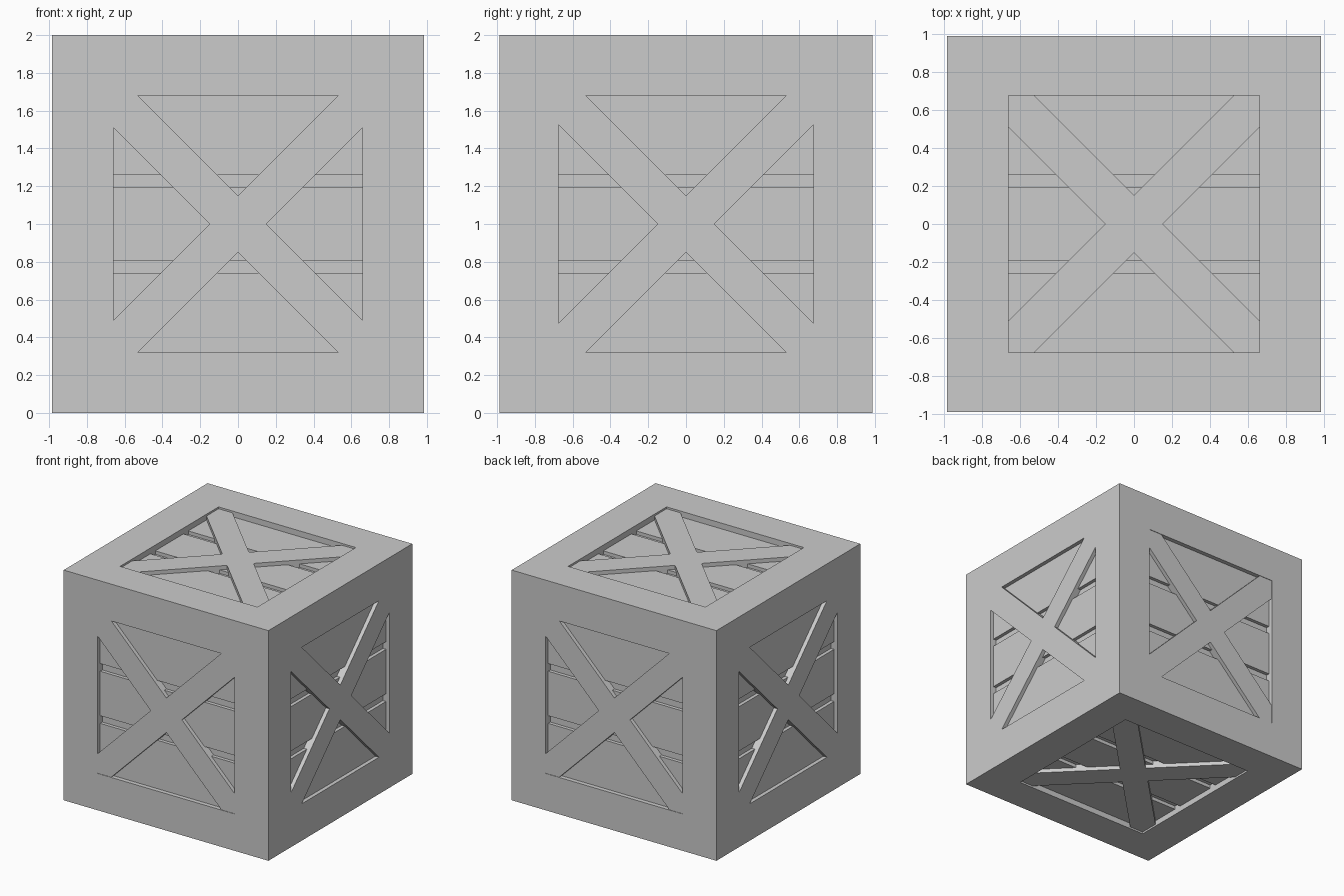
import bpy, bmesh
from mathutils import Vector

if "Cube" in bpy.data.objects:
    bpy.data.objects.remove(bpy.data.objects["Cube"])

HALF = (0.984, 0.988, 1.0)      # outer half sizes
OPEN = (0.66, 0.676, 0.68)      # half sizes of the face openings
FLOOR, PLANK, BRACE = 0.92, 0.95, 0.984   # distances of the layers from the centre
W = 0.15                        # half width of the braces along the axes
CENTRE = Vector((0, 0, 1))


def finish(bm, name):
    bmesh.ops.recalc_face_normals(bm, faces=bm.faces)
    mesh = bpy.data.meshes.new(name)
    bm.to_mesh(mesh)
    bm.free()
    obj = bpy.data.objects.new(name, mesh)
    obj.location = CENTRE
    bpy.context.collection.objects.link(obj)


def place(n, u, v, depth, pu, pv):
    p = Vector((0, 0, 0))
    p[n], p[u], p[v] = depth, pu, pv
    return p


def prism(name, n, u, v, sign, outline, outer):
    """Extrude a face outline from the pocket floor out to a given distance."""
    bm = bmesh.new()
    low = [bm.verts.new(place(n, u, v, sign * FLOOR, *p)) for p in outline]
    high = [bm.verts.new(place(n, u, v, sign * outer, *p)) for p in outline]
    bm.faces.new(low)
    bm.faces.new(high)
    for i in range(len(outline)):
        j = (i + 1) % len(outline)
        bm.faces.new((low[i], low[j], high[j], high[i]))
    finish(bm, name)


# Frame: a box with a shallow rectangular pocket in each face
bm = bmesh.new()
bmesh.ops.create_cube(bm, size=2)
bmesh.ops.scale(bm, vec=HALF, verts=bm.verts)
for face in list(bm.faces):
    n = max(range(3), key=lambda i: abs(face.normal[i]))
    for depth in (HALF[n], FLOOR):
        bmesh.ops.inset_individual(bm, faces=[face], thickness=0.02)
        for vert in face.verts:
            for i in range(3):
                size = depth if i == n else OPEN[i]
                vert.co[i] = size if vert.co[i] > 0 else -size
finish(bm, "crate_frame")

# Each side: three planks with gaps, and an X brace over them
SIDES = {"front": (1, 0, 2, -1), "back": (1, 0, 2, 1), "left": (0, 1, 2, -1),
         "right": (0, 1, 2, 1), "bottom": (2, 0, 1, -1), "top": (2, 0, 1, 1)}
for side, (n, u, v, sign) in SIDES.items():
    a, b = OPEN[u], OPEN[v]
    for k, (lo, hi) in enumerate(((-b, -0.26), (-0.193, 0.193), (0.26, b))):
        prism(f"{side}_plank_{k + 1}", n, u, v, sign,
              [(-a, lo), (a, lo), (a, hi), (-a, hi)], PLANK)
    quarter = [(W, 0), (a, a - W), (a, b), (b - W, b), (0, W)]
    half = quarter + [(-x, y) for x, y in reversed(quarter[:-1])]
    cross = half + [(x, -y) for x, y in reversed(half[1:-1])]
    prism(f"{side}_cross_brace", n, u, v, sign, cross, BRACE)
